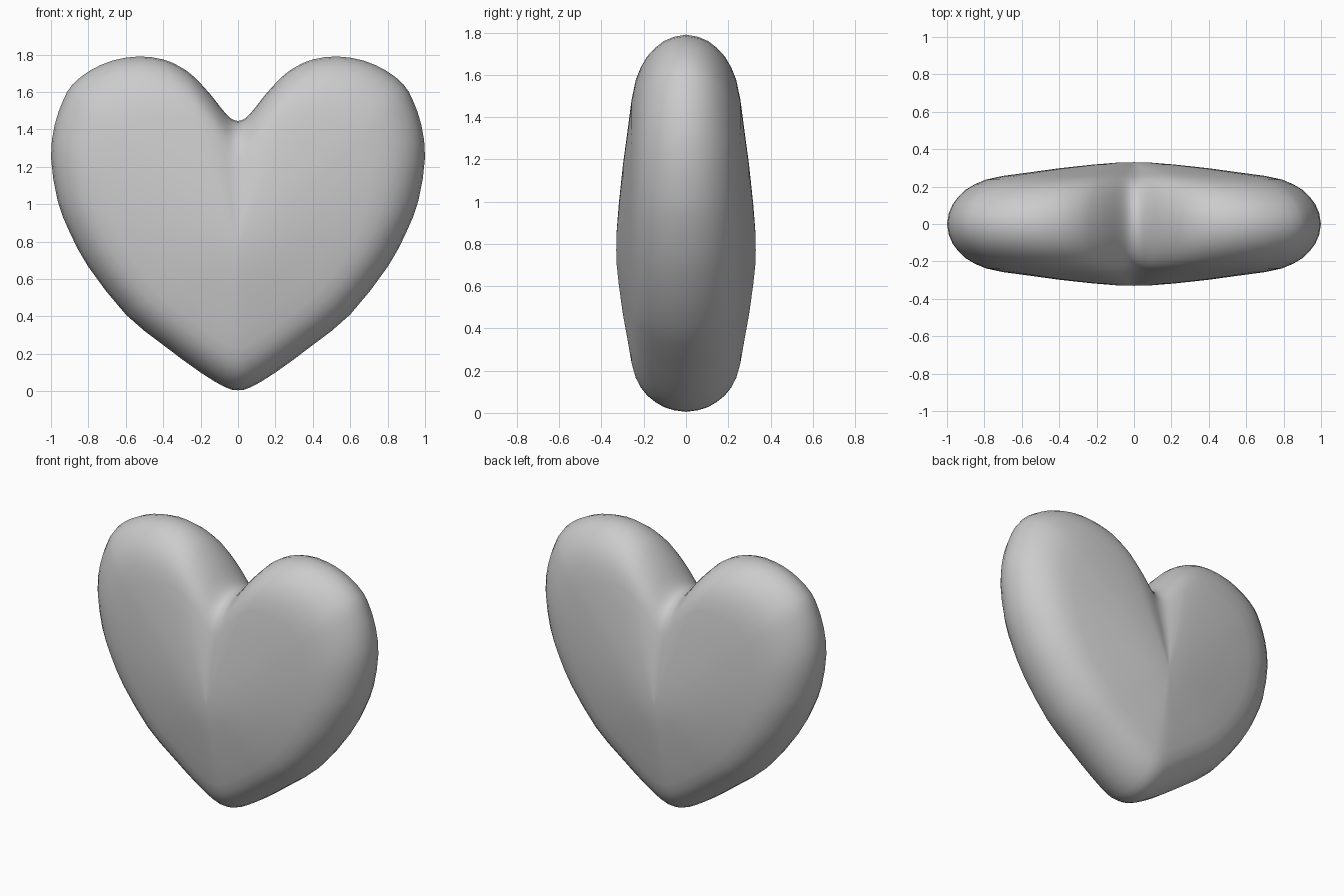
import bpy, bmesh
from mathutils import Vector

if "Cube" in bpy.data.objects:
    bpy.data.objects.remove(bpy.data.objects["Cube"])

# Right half of the heart outline (x, z), bottom tip to top notch
half = [(0, .005), (.07, .022), (.2, .1), (.4, .247), (.6, .41), (.8, .665), (.9, .85),
        (.965, 1.02), (1, 1.25), (.98, 1.425), (.935, 1.555), (.885, 1.64), (.79, 1.715),
        (.67, 1.768), (.53, 1.79), (.4, 1.774), (.31, 1.735), (.24, 1.685), (.15, 1.59),
        (.085, 1.507), (.04, 1.46), (0, 1.445)]
outline = half + [(-x, z) for x, z in reversed(half[1:-1])]

# Puffed section: (fraction from centre to rim, half thickness)
section = [(.09, .33), (.22, .32), (.4, .298), (.55, .277), (.7, .257), (.79, .239),
           (.85, .215), (.9, .183), (.94, .145), (.97, .105), (.99, .058)]
CENTRE_Z = .77


def smooth_loop(pts):
    """Closed Catmull-Rom curve with one extra point per span."""
    out, n = [], len(pts)
    for i in range(n):
        a, b, c, d = (Vector(pts[(i + k) % n]) for k in (-1, 0, 1, 2))
        out += [b, (9 * (b + c) - a - d) / 16]
    return out


loop = smooth_loop(outline)
n = len(loop)
bm = bmesh.new()


def ring(t, y):
    return [bm.verts.new((p.x * t, y, CENTRE_Z + (p.y - CENTRE_Z) * t)) for p in loop]


# Concentric rings from the front centre, over the rim, to the back centre
rings = [ring(t, -y) for t, y in section] + [ring(1, 0)]
rings += [ring(t, y) for t, y in reversed(section)]
for a, b in zip(rings, rings[1:]):
    for i in range(n):
        j = (i + 1) % n
        bm.faces.new((a[i], a[j], b[j], b[i]))
for r, y in ((rings[0], -.332), (rings[-1], .332)):
    c = bm.verts.new((0, y, CENTRE_Z))
    for i in range(n):
        bm.faces.new((c, r[i], r[(i + 1) % n]))

# Soften the radial creases in the middle of both faces
inner = [v for v in bm.verts if abs(v.co.y) > .2]
for _ in range(3):
    bmesh.ops.smooth_vert(bm, verts=inner, factor=.3, use_axis_y=True)
bmesh.ops.recalc_face_normals(bm, faces=bm.faces)
for f in bm.faces:
    f.smooth = True

mesh = bpy.data.meshes.new("heart")
bm.to_mesh(mesh)
bm.free()
heart = bpy.data.objects.new("heart", mesh)
bpy.context.collection.objects.link(heart)
